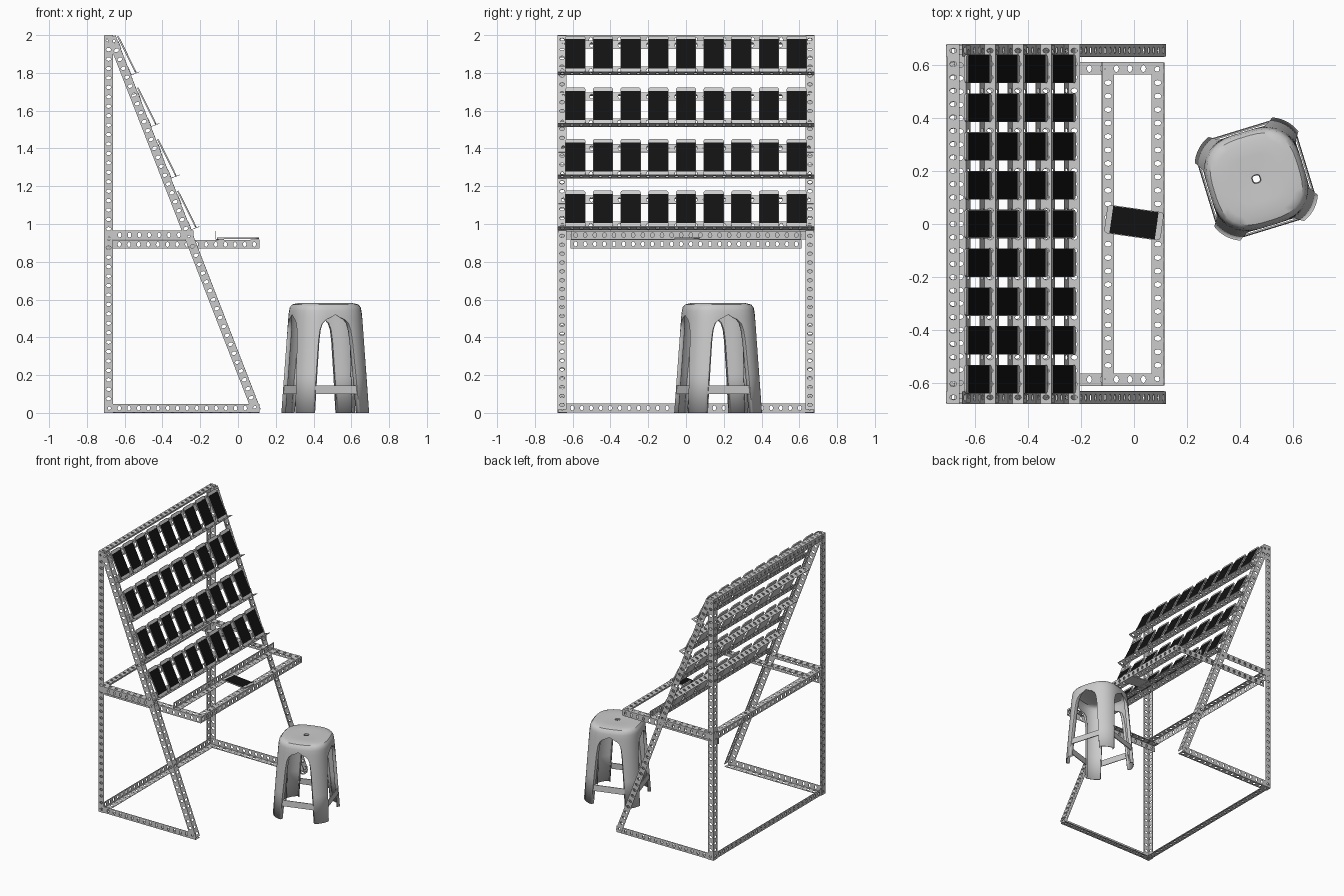
import bpy, bmesh, math
from mathutils import Vector, Matrix

if "Cube" in bpy.data.objects:
    bpy.data.objects.remove(bpy.data.objects["Cube"])

W = 0.046      # leg width of the slotted angle bars
PITCH = 0.05   # slot spacing


def add_object(name, bm, mats=()):
    me = bpy.data.meshes.new(name)
    bm.to_mesh(me)
    bm.free()
    for m in mats:
        me.materials.append(m)
    ob = bpy.data.objects.new(name, me)
    bpy.context.collection.objects.link(ob)
    return ob


def solidify(ob, t, offset=0):
    m = ob.modifiers.new("thickness", 'SOLIDIFY')
    m.thickness = t
    m.offset = offset


def angle_bar(name, p0, p1, leg_a, leg_b):
    """Slotted L bar: the corner runs p0 to p1, the legs point along leg_a and leg_b."""
    p0, p1 = Vector(p0), Vector(p1)
    axis = p1 - p0
    n = max(1, round(axis.length / PITCH))
    step = axis.length / n
    axis.normalize()
    rim = [(0, 0), (.5, 0), (1, 0), (1, .5), (1, 1), (.5, 1), (0, 1), (0, .5)]
    bm = bmesh.new()
    for leg in (Vector(leg_a), Vector(leg_b)):
        leg.normalize()
        for i in range(n):
            outer, inner = [], []
            for k, (u, v) in enumerate(rim):
                a = math.radians(-135 + 45 * k)
                outer.append(bm.verts.new(p0 + axis * (i + u) * step + leg * v * W))
                inner.append(bm.verts.new(p0 + axis * ((i + .5) * step + .0095 * math.cos(a))
                                          + leg * (W / 2 + .0135 * math.sin(a))))
            for k in range(8):
                j = (k + 1) % 8
                bm.faces.new((outer[k], outer[j], inner[j], inner[k]))
    bmesh.ops.remove_doubles(bm, verts=bm.verts, dist=1e-5)
    bmesh.ops.recalc_face_normals(bm, faces=bm.faces)
    ob = add_object(name, bm)
    solidify(ob, 0.003)
    return ob


X, Y, Z = Vector((1, 0, 0)), Vector((0, 1, 0)), Vector((0, 0, 1))
SLOPE = 0.388                                  # lean of the display face
down = Vector((SLOPE, 0, -1)).normalized()
normal = Vector((1, 0, SLOPE)).normalized()


def face_point(z, y=0):
    return Vector((-0.65 + (2 - z) * SLOPE, y, z))


# Side frames, mirrored on y
for s, side in ((-1, "left"), (1, "right")):
    y, inward = s * 0.679, -s * Y
    angle_bar(side + "_back_post", (-.708, y, 0), (-.708, y, 1.998), X, inward)
    angle_bar(side + "_floor_bar", (-.705, y * .997, .002), (.115, y * .997, .002), Z, inward)
    angle_bar(side + "_sloping_post", face_point(1.998, y), face_point(.018, y), -normal, inward)
    angle_bar(side + "_middle_bar", (-.705, y * .997, .965), (-.235, y * .997, .965), -Z, inward)
    angle_bar(side + "_desk_bar", (-.705, s * .61, .915), (.112, s * .61, .915), -Z, inward)

# Cross bars of the back and the desk
angle_bar("back_floor_bar", (-.705, -.677, .003), (-.705, .677, .003), Z, X)
angle_bar("back_top_bar", (-.706, -.68, 1.999), (-.706, .68, 1.999), -Z, X)
angle_bar("back_middle_bar", (-.705, -.677, .963), (-.705, .677, .963), -Z, X)
angle_bar("desk_front_bar", (.113, -.61, .917), (.113, .61, .917), -Z, -X)
angle_bar("desk_inner_bar", (-.121, -.61, .918), (-.121, .61, .918), Z, X)

# Phone: rounded slab with a dark screen
grey = bpy.data.materials.new("phone_grey")
grey.diffuse_color = (.75, .75, .75, 1)
grey.use_nodes = True
grey.node_tree.nodes["Principled BSDF"].inputs["Base Color"].default_value = grey.diffuse_color
black = bpy.data.materials.new("screen_black")
black.diffuse_color = (.006, .006, .006, 1)
black.use_nodes = True
black.node_tree.nodes["Principled BSDF"].inputs["Base Color"].default_value = black.diffuse_color
PW, PL, PT = .108, .215, .008


def phone_slab(bm, w, l, z0, z1, rad, mat):
    pts = []
    for cx, cy, a0 in ((1, 1, 0), (-1, 1, 90), (-1, -1, 180), (1, -1, 270)):
        for k in range(4):
            a = math.radians(a0 + 30 * k)
            pts.append((cx * (w / 2 - rad) + rad * math.cos(a),
                        cy * (l / 2 - rad) + rad * math.sin(a)))
    lo = [bm.verts.new((x, y, z0)) for x, y in pts]
    hi = [bm.verts.new((x, y, z1)) for x, y in pts]
    faces = [bm.faces.new(hi), bm.faces.new(lo[::-1])]
    for k in range(len(pts)):
        j = (k + 1) % len(pts)
        faces.append(bm.faces.new((lo[k], lo[j], hi[j], hi[k])))
    for f in faces:
        f.material_index = mat


bm = bmesh.new()
phone_slab(bm, PW, PL, 0, PT, .014, 0)
phone_slab(bm, PW - .005, PL - .042, PT - .001, PT + .001, .001, 1)
desk_phone = add_object("desk_phone", bm, (grey, black))


def phone_matrix(loc, along, face):
    m = Matrix((along.cross(face), along, face)).transposed().to_4x4()
    m.translation = loc
    return m


a = math.radians(-8)
desk_phone.matrix_world = phone_matrix(Vector((0, .005, .92)),
                                       Vector((math.cos(a), math.sin(a), 0)), Z)

# Four display rows: ledge rail, upper rail and nine leaning phones
for r in range(4):
    z = 1.788 - .273 * r
    off = normal * .003
    ends = [face_point(z, y) + off for y in (-.68, .68)]
    angle_bar(f"ledge_rail_{r + 1}", *ends, normal, -down)
    ends = [face_point(z + .18, y) + off for y in (-.675, .675)]
    angle_bar(f"upper_rail_{r + 1}", *ends, down, -normal)
    low = face_point(z) + normal * .026 - down * .003
    high = face_point(z) + normal * .006 - down * (.003 + PL)
    along = (high - low).normalized()
    for c in range(9):
        ph = bpy.data.objects.new(f"phone_{r + 1}_{c + 1}", desk_phone.data)
        bpy.context.collection.objects.link(ph)
        ph.matrix_world = phone_matrix((low + high) / 2 + Y * (.1465 * (c - 4)),
                                       along, Y.cross(along))

# Stool: moulded shell whose apron runs down into four legs
CX, CY, TURN = .462, .17, math.radians(62)
COLS = 10


def ring_point(phi, r, z):
    r *= .95 + .05 * math.cos(4 * phi)         # rounded-square outline
    return (CX + r * math.cos(phi + TURN), CY + r * math.sin(phi + TURN), z)


def leg_radius(z):
    return .243 - .041 * z / .52


bm = bmesh.new()
top = [(.017, .566), (.02, .576), (.1, .578), (.155, .578), (.182, .572),
       (.195, .558), (.199, .54), (.202, .52)]
N = 4 * COLS
rings = [[bm.verts.new(ring_point(math.pi / 2 * (k / COLS - .5), r, z)) for k in range(N)]
         for r, z in top]
for r0, r1 in zip(rings, rings[1:]):
    for k in range(N):
        j = (k + 1) % N
        bm.faces.new((r0[k], r1[k], r1[j], r0[j]))
# height, half angle, depth of the turned-in edge
leg_rows = [(.52, 45, 0), (.507, 37, .004), (.495, 29, .012), (.475, 23, .02), (.44, 19.5, .022),
            (.38, 17.5, .022), (.2, 15, .022), (0, 13, .022)]
for q in range(4):
    prev = None
    for z, half, lip in leg_rows:
        us = [2 * k / COLS - 1 for k in range(COLS + 1)]
        spec = [(-1, lip)] + [(u, 0) for u in us] + [(1, lip)]
        row = [bm.verts.new(ring_point(q * math.pi / 2 + math.radians(half) * u,
                                       leg_radius(z) - d, z)) for u, d in spec]
        if prev:
            for k in range(len(row) - 1):
                bm.faces.new((prev[k], row[k], row[k + 1], prev[k + 1]))
        prev = row
bmesh.ops.remove_doubles(bm, verts=bm.verts, dist=1e-5)
bmesh.ops.recalc_face_normals(bm, faces=bm.faces)
stool = add_object("stool_shell", bm)
solidify(stool, .005)
bpy.context.view_layer.objects.active = stool
stool.select_set(True)
bpy.ops.object.shade_smooth_by_angle(angle=math.radians(35))

# Stool stretchers between neighbouring legs
bm = bmesh.new()
for q in range(4):
    v = []
    for z in (.1, .145):
        for phi in (math.radians(13.5), math.radians(76.5)):
            v.append(bm.verts.new(ring_point(q * math.pi / 2 + phi, leg_radius(z) - .004, z)))
    bm.faces.new((v[0], v[1], v[3], v[2]))
solidify(add_object("stool_stretchers", bm), .006)
